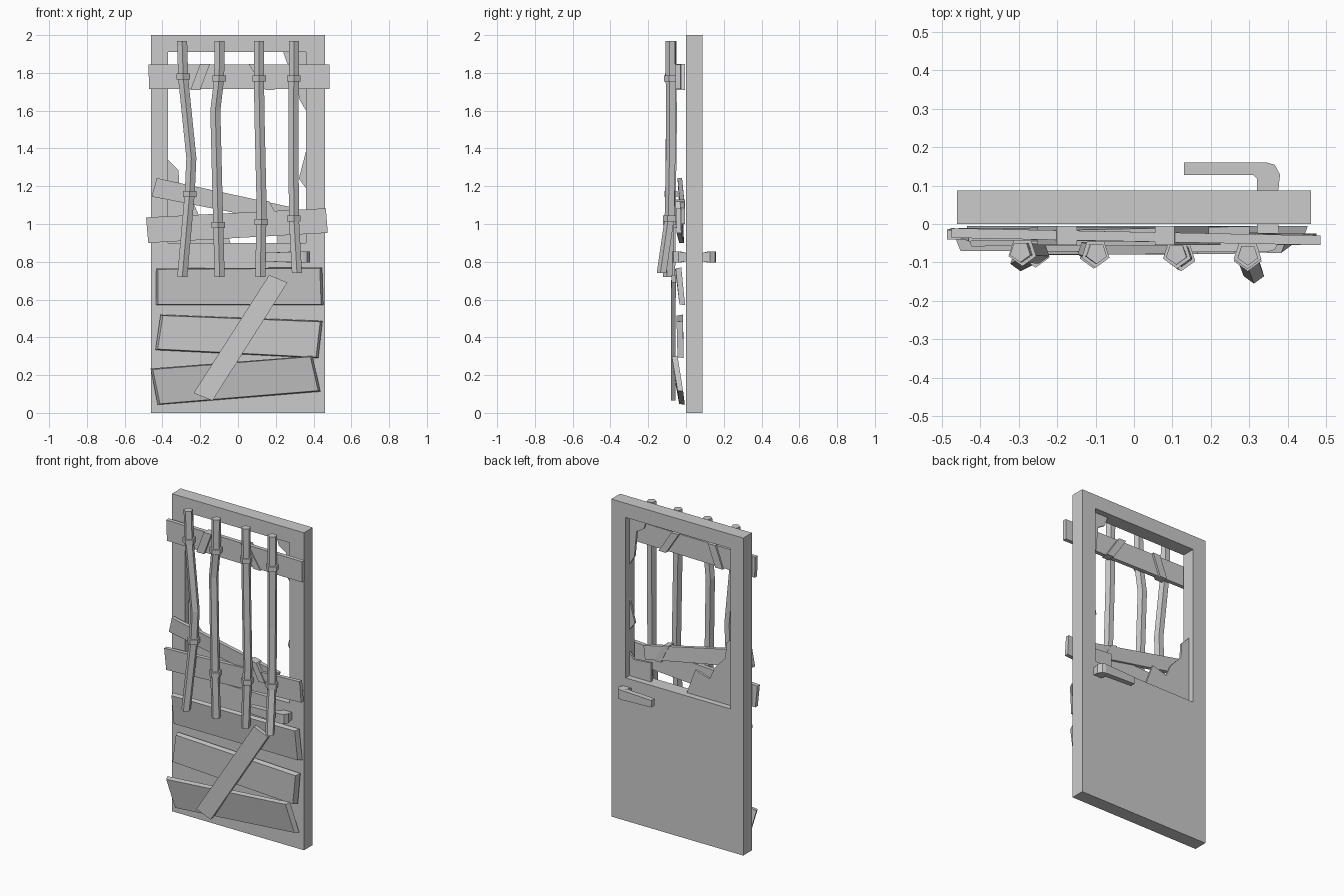
import bpy, bmesh
from math import sin, cos, pi
from mathutils import Vector


def finish(name, bm):
    bmesh.ops.recalc_face_normals(bm, faces=bm.faces)
    me = bpy.data.meshes.new(name)
    bm.to_mesh(me)
    bm.free()
    ob = bpy.data.objects.new(name, me)
    bpy.context.collection.objects.link(ob)
    return ob


def loft(name, rings):
    bm = bmesh.new()
    vs = [[bm.verts.new(p) for p in r] for r in rings]
    n = len(vs[0])
    for a, b in zip(vs, vs[1:]):
        for i in range(n):
            j = (i + 1) % n
            bm.faces.new((a[i], a[j], b[j], b[i]))
    bm.faces.new(vs[0])
    bm.faces.new(vs[-1][::-1])
    return finish(name, bm)


def plank(name, corners, thick, inset=0.0):
    # corners: (x, z, front y); inset shrinks the front face for chamfered edges
    front = [Vector((x, y, z)) for x, z, y in corners]
    back = [p + Vector((0, thick, 0)) for p in front]
    mid = sum(front, Vector()) / len(front)
    for p in front:
        p.x -= inset * (1 if p.x > mid.x else -1)
        p.z -= inset * 0.4 * (1 if p.z > mid.z else -1)
    return loft(name, [front, back])


def shard(name, pts, y0=0.036, y1=0.05):
    return loft(name, [[(x, y, z) for x, z in pts] for y in (y0, y1)])


def pentagon(x, y, z, r):
    return [(x + r * sin(2 * pi * k / 5), y - r * cos(2 * pi * k / 5), z) for k in range(5)]


# Door slab with window opening
def rect(x0, x1, z0, z1, y):
    return [(x0, y, z0), (x1, y, z0), (x1, y, z1), (x0, y, z1)]


bm = bmesh.new()
loops = [[bm.verts.new(p) for p in r] for r in (
    rect(-0.46, 0.46, 0, 2, 0), rect(-0.46, 0.46, 0, 2, 0.087),
    rect(-0.37, 0.36, 0.9, 1.91, 0.087), rect(-0.37, 0.36, 0.9, 1.91, 0))]
for a, b in zip(loops, loops[1:] + loops[:1]):
    for i in range(4):
        j = (i + 1) % 4
        bm.faces.new((a[i], a[j], b[j], b[i]))
finish("door_slab", bm)

# Broken glass left in the frame
shard("glass_lower_left", [(-0.37, 0.9), (-0.04, 0.9), (-0.1, 1.06), (-0.2, 1.03),
                           (-0.235, 1.11), (-0.31, 1.19), (-0.315, 1.285), (-0.37, 1.34)])
shard("glass_lower_right", [(0.36, 0.9), (0.21, 0.9), (0.21, 1.02), (0.33, 1.01), (0.36, 1.05)])
shard("glass_right", [(0.36, 1.385), (0.322, 1.24), (0.36, 1.19)])
shard("glass_upper_right", [(0.36, 1.91), (0.24, 1.91), (0.26, 1.85), (0.31, 1.82),
                            (0.325, 1.66), (0.36, 1.6)])

# Boards across the lower panel
plank("lower_board_top", [(-0.435, 0.765, -0.058), (0.445, 0.77, -0.055),
                          (0.452, 0.57, -0.035), (-0.435, 0.57, -0.035)], 0.03, 0.012)
plank("lower_board_middle", [(-0.41, 0.52, -0.05), (0.447, 0.487, -0.05),
                             (0.425, 0.29, -0.045), (-0.437, 0.333, -0.045)], 0.033, 0.012)
plank("lower_board_bottom", [(-0.463, 0.235, -0.07), (0.395, 0.302, -0.075),
                             (0.436, 0.113, -0.045), (-0.425, 0.043, -0.036)], 0.03, 0.012)
plank("diagonal_board", [(0.165, 0.73, -0.078), (0.262, 0.69, -0.078),
                         (-0.135, 0.065, -0.08), (-0.235, 0.105, -0.08)], 0.024)

# Boards across the window
plank("window_board_top", [(-0.475, 1.845, -0.036), (0.485, 1.845, -0.055),
                           (0.485, 1.715, -0.055), (-0.47, 1.715, -0.036)], 0.025)
plank("window_board_low", [(-0.487, 1.035, -0.04), (0.465, 1.083, -0.052),
                           (0.475, 0.953, -0.05), (-0.475, 0.9, -0.036)], 0.025)
plank("window_board_slanted", [(-0.43, 1.243, -0.045), (0.3, 1.085, -0.03),
                               (0.29, 1.0, -0.03), (-0.457, 1.145, -0.035)], 0.024)

# Straps wrapped round the boards
for name, c in (
        ("strap_left", [(-0.2, 1.848), (-0.148, 1.848), (-0.2, 1.71), (-0.252, 1.71)]),
        ("strap_right", [(0.055, 1.848), (0.105, 1.848), (0.195, 1.71), (0.145, 1.71)]),
        ("strap_low", [(0.12, 1.13), (0.165, 1.12), (0.225, 1.01), (0.18, 1.01)])):
    plank(name, [(x, z, -0.055) for x, z in c], 0.05)

# Bent five-sided bars with collars: path points (x, y, z), collar heights
bars = [
    ([(-0.296, -0.072, 1.97), (-0.29, -0.072, 1.77), (-0.247, -0.075, 1.35),
      (-0.255, -0.075, 1.17), (-0.295, -0.095, 0.72)], (1.78, 1.16)),
    ([(-0.097, -0.076, 1.97), (-0.1, -0.076, 1.77), (-0.12, -0.07, 1.6),
      (-0.105, -0.078, 1.0), (-0.097, -0.08, 0.72)], (1.77, 0.995)),
    ([(0.11, -0.078, 1.97), (0.113, -0.078, 1.6), (0.125, -0.082, 1.1),
      (0.118, -0.093, 0.72)], (1.77, 1.01)),
    ([(0.296, -0.08, 1.97), (0.294, -0.078, 1.4), (0.296, -0.085, 1.03),
      (0.312, -0.127, 0.74)], (1.77, 1.03))]
for n, (path, collars) in enumerate(bars, 1):
    loft(f"bar_{n}", [pentagon(x, y, z, 0.028) for x, y, z in path])
    for k, zc in enumerate(collars, 1):
        for a, b in zip(path, path[1:]):
            if a[2] >= zc >= b[2]:
                t = (a[2] - zc) / (a[2] - b[2])
                x, y = (a[i] + t * (b[i] - a[i]) for i in (0, 1))
                break
        loft(f"bar_{n}_collar_{k}", [pentagon(x, y, zc + d, 0.038) for d in (-0.016, 0.016)])

# Lever handles, one on each face
lever = [(0.32, 0.087), (0.32, 0.118), (0.31, 0.127), (0.13, 0.127), (0.13, 0.16),
         (0.345, 0.16), (0.366, 0.154), (0.38, 0.128), (0.375, 0.087)]
for name, m in (("back_handle", lambda y: y), ("front_handle", lambda y: 0.087 - y)):
    loft(name, [[(x, m(y), 0.825 + s * (0.022 if x < 0.2 or y < 0.1 else 0.03))
                 for x, y in lever] for s in (-1, 1)])
